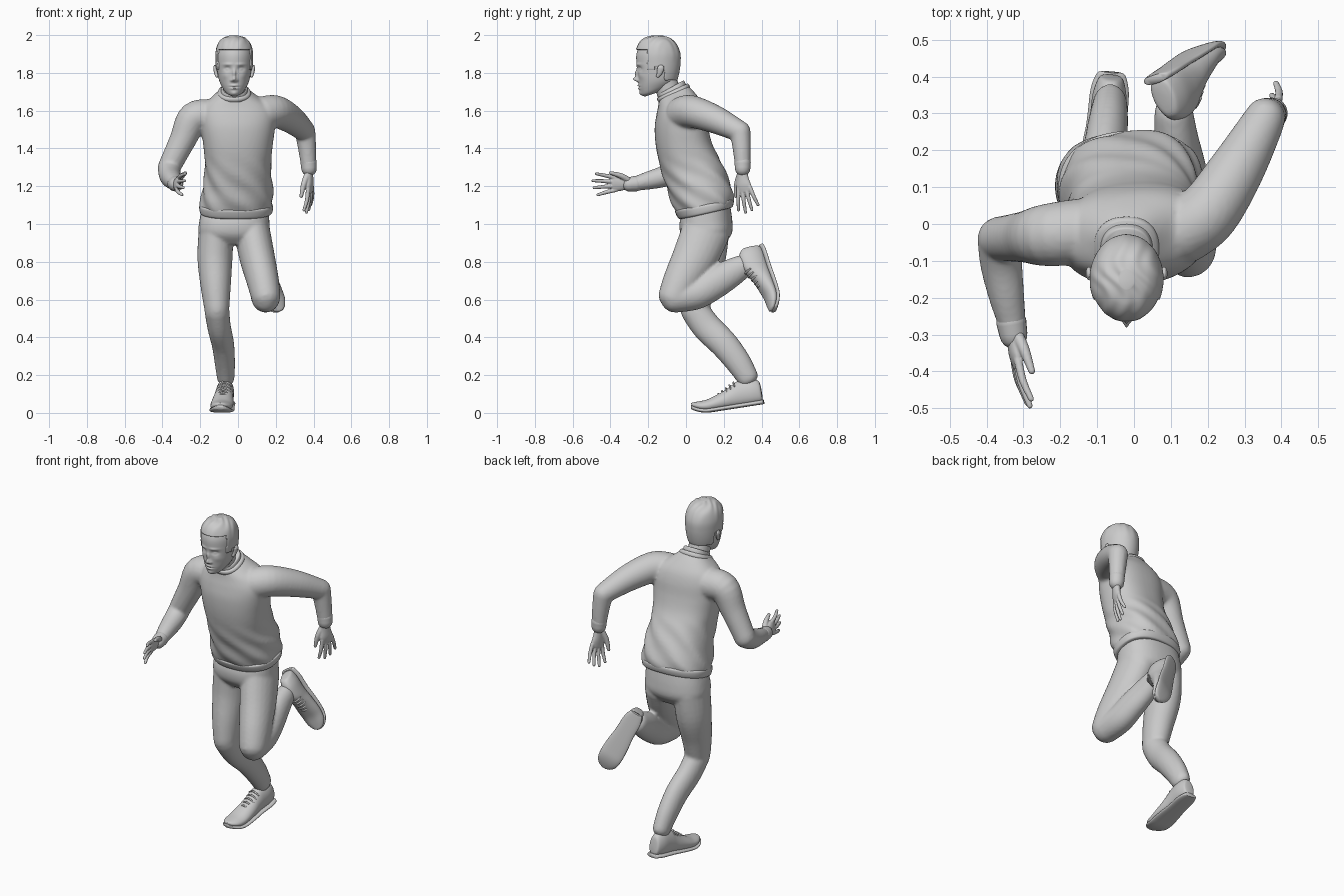
import bpy, bmesh, math
from mathutils import Vector

TAU = 2 * math.pi


def spline(rows, n=6):
    """Catmull-Rom interpolation through rows of numbers."""
    out, last = [], len(rows) - 1
    for i in range(last):
        p = [rows[max(i - 1, 0)], rows[i], rows[i + 1], rows[min(i + 2, last)]]
        for k in range(n):
            t = k / n
            out.append([0.5 * (2*b + (c - a)*t + (2*a - 5*b + 4*c - d)*t*t + (3*b - a - 3*c + d)*t**3)
                        for a, b, c, d in zip(*p)])
    return out + [list(rows[-1])]


def power(v, e):
    return math.copysign(abs(v) ** e, v)


def tube(rows, hint=(1, 0, 0), n=5, seg=24):
    """Limb through rows (x, y, z, radius along hint, other radius), domed ends."""
    rows = spline([r if len(r) == 5 else (*r, r[3]) for r in rows], n)
    pts = [Vector(r[:3]) for r in rows]
    rings = []

    def ring(c, t, a, b):
        u = (Vector(hint) - t * t.dot(Vector(hint))).normalized()
        v = t.cross(u)
        rings.append([c + u*a*math.cos(TAU*k/seg) + v*b*math.sin(TAU*k/seg) for k in range(seg)])

    for i, (c, r) in enumerate(zip(pts, rows)):
        t = (pts[min(i + 1, len(pts) - 1)] - pts[max(i - 1, 0)]).normalized()
        a, b = r[3:]
        if i == 0:
            for w in (1.45, 1.1, 0.75, 0.4):
                ring(c - t*min(a, b)*math.sin(w), t, a*math.cos(w), b*math.cos(w))
        ring(c, t, a, b)
        if i == len(pts) - 1:
            for w in (0.4, 0.75, 1.1, 1.45):
                ring(c + t*min(a, b)*math.sin(w), t, a*math.cos(w), b*math.cos(w))
    return rings


def slab(rows, n=5, seg=48, e=0.85, yaw=0.0, fold=0.0):
    """Body rings from rows (z front, z back, y front, y back, x centre, half width)."""
    rings = []
    for zf, zb, yf, yb, xc, hw in spline(rows, n):
        ring = []
        for k in range(seg):
            a = TAU * k / seg
            f = 1 + fold * max(0, min(1, (1.36 - zf) / 0.15)) * math.sin(7*a + 45*zf)
            x, s = hw * f * power(math.cos(a), e), power(math.sin(a), e) * f
            ring.append(Vector((xc + x, (yf + yb)/2 + (yb - yf)/2*s + yaw*x, zf + (zb - zf)*(s + 1)/2)))
        rings.append(ring)
    return rings


def build(name, lofts, voxel=0, smooth=4):
    """Skin every list of rings; optionally fuse them into one surface."""
    bm = bmesh.new()
    for rings in lofts:
        vs = [[bm.verts.new(p) for p in r] for r in rings]
        m = len(vs[0])
        for a, b in zip(vs, vs[1:]):
            for k in range(m):
                bm.faces.new((a[k], a[(k + 1) % m], b[(k + 1) % m], b[k]))
        bm.faces.new(vs[0][::-1])
        bm.faces.new(vs[-1])
    bmesh.ops.recalc_face_normals(bm, faces=bm.faces[:])
    for f in bm.faces:
        f.smooth = True
    me = bpy.data.meshes.new(name)
    bm.to_mesh(me)
    bm.free()
    ob = bpy.data.objects.new(name, me)
    bpy.context.collection.objects.link(ob)
    if voxel:
        r = ob.modifiers.new("fuse", 'REMESH')
        r.mode, r.voxel_size, r.use_smooth_shade = 'VOXEL', voxel, True
        s = ob.modifiers.new("soften", 'SMOOTH')
        s.factor, s.iterations = 0.5, smooth
    return ob


# sweater: torso and bent sleeves fused
torso = [(1.03, 1.09, -.03, .235, -.01, .178), (1.06, 1.12, -.05, .25, -.01, .19),
         (1.11, 1.17, -.075, .248, -.005, .19), (1.18, 1.25, -.097, .22, 0, .182),
         (1.28, 1.34, -.13, .18, 0, .175), (1.40, 1.42, -.157, .14, 0, .183),
         (1.50, 1.50, -.165, .118, 0, .195), (1.57, 1.58, -.157, .105, 0, .2),
         (1.62, 1.64, -.147, .085, -.005, .175), (1.655, 1.69, -.143, .05, -.015, .122),
         (1.67, 1.735, -.142, .01, -.02, .078)]
build("sweater", [
    slab(torso, yaw=0.06, fold=0.03),
    tube([(-.14, -.02, 1.57, .09), (-.235, -.03, 1.56, .085), (-.295, -.035, 1.44, .07),
          (-.365, -.04, 1.30, .06)], (0, 1, 0)),
    tube([(-.365, -.04, 1.295, .06), (-.36, -.11, 1.255, .057), (-.345, -.2, 1.23, .048),
          (-.33, -.275, 1.212, .037)]),
    tube([(.13, -.02, 1.585, .09), (.2, .03, 1.595, .086), (.28, .15, 1.555, .075),
          (.35, .275, 1.495, .058)], (0, 0, 1)),
    tube([(.355, .287, 1.49, .055), (.366, .295, 1.40, .048), (.374, .3, 1.31, .041)])], 0.009)

# ribbed edges: hem, cuffs, neckline, shirt collar
build("sweater_hem", [slab([(1.025, 1.085, -.027, .233, -.01, .178), (1.03, 1.09, -.04, .245, -.01, .19),
                            (1.05, 1.11, -.052, .252, -.01, .195), (1.068, 1.128, -.058, .252, -.01, .194),
                            (1.075, 1.135, -.05, .242, -.01, .183)], yaw=0.04)])
build("right_cuff", [tube([(-.333, -.265, 1.214, .041), (-.327, -.30, 1.21, .038)])])
build("left_cuff", [tube([(.374, .3, 1.325, .043), (.376, .3, 1.295, .041)])])
build("neckline", [slab([(1.645, 1.715, -.145, .015, -.02, .08), (1.655, 1.725, -.152, .02, -.02, .088),
                         (1.667, 1.737, -.152, .016, -.02, .084), (1.674, 1.744, -.142, .008, -.02, .074)])])
build("shirt_collar", [slab([(1.66, 1.73, -.143, .004, -.02, .073), (1.685, 1.755, -.146, -.008, -.02, .068),
                             (1.69, 1.76, -.14, -.014, -.02, .06)])])
build("neck", [tube([(-.02, -.065, 1.64, .062, .068), (-.02, -.095, 1.71, .06, .064),
                     (-.02, -.125, 1.79, .062, .066)])])

# trousers: pelvis, planted right leg, lifted left leg fused
pelvis = [(1.06, 1.11, -.02, .232, -.012, .176), (1.0, 1.02, -.035, .245, -.02, .186),
          (.94, .95, -.025, .243, -.02, .185), (.89, .89, .02, .2, -.02, .13)]
build("trousers", [
    slab(pelvis),
    tube([(-.115, .11, .97, .093, .12), (-.122, .1, .82, .093, .11), (-.118, .065, .67, .08, .092),
          (-.112, .045, .55, .066, .078)]),
    tube([(-.112, .045, .545, .066, .075), (-.1, .11, .455, .062, .078), (-.08, .2, .365, .059, .075),
          (-.07, .275, .27, .054, .068), (-.065, .325, .19, .047, .058)]),
    tube([(.075, .105, .96, .095, .128), (.1, .05, .83, .094, .12), (.13, -.02, .705, .086, .1),
          (.147, -.062, .62, .078, .085)]),
    tube([(.147, -.06, .612, .076, .082), (.14, .05, .63, .074, .083), (.13, .14, .68, .068, .084),
          (.115, .23, .735, .06, .077), (.108, .30, .775, .053, .063)])], 0.009)


# hands: palm, four fingers, thumb
def hand(name, wrist, d, w, side):
    o, d = Vector(wrist), Vector(d).normalized()
    w = (Vector(w) - d * d.dot(Vector(w))).normalized()
    inward = d.cross(w) * side

    def at(s, across, curl, *r):
        return (*(o + d*s + w*across + inward*curl), *r)

    parts = [tube([at(-.03, 0, 0, .027, .022), at(.03, .002, 0, .032, .02), at(.07, .002, 0, .041, .018),
                   at(.1, 0, .002, .04, .013)], w)]
    for i, length in enumerate((.095, .112, .104, .082)):
        b, sp = .032 - .0215*i, .022 - .016*i
        parts.append(tube([at(.085, b, 0, .0115), at(.1 + length*.45, b + sp*.5, .006, .0105),
                           at(.1 + length, b + sp, .022, .008)], w, 4, 12))
    parts.append(tube([at(.015, .018, .006, .017), at(.06, .045, .018, .015),
                       at(.12, .062, .03, .0095)], inward, 4, 12))
    build(name, parts, 0.0035, 2)


hand("right_hand", (-.328, -.285, 1.21), (.1, -.99, .03), (.15, 0, 1), -1)
hand("left_hand", (.376, .298, 1.275), (.06, .12, -1), (-.35, -1, 0), 1)


# shoes: upper, sole and laces; stations are (along, half width, bottom, top)
STATIONS = [(0, .02, .03, .09), (.008, .034, .015, .125), (.05, .046, .01, .145), (.11, .048, .01, .143),
            (.15, .05, .01, .126), (.2, .056, .01, .1), (.27, .06, .01, .076), (.33, .054, .012, .06),
            (.365, .034, .016, .045), (.378, .012, .02, .035)]


def shoe(name, heel, d, up):
    o, d = Vector(heel), Vector(d).normalized()
    up = (Vector(up) - d * d.dot(Vector(up))).normalized()
    out = d.cross(up)

    def at(s, x, z):
        return o + d*s + out*x + up*(z + .03 * max(0, (s - .28) / .1) ** 2)

    def body(rows, taper):
        return [[at(s, hw * power(math.cos(a), .7) * (1 - taper*max(0, math.sin(a))),
                    b + (t - b)*(.5 + .5*power(math.sin(a), .8)))
                 for a in (TAU*k/32 for k in range(32))] for s, hw, b, t in spline(rows, 5)]

    build(name + "_upper", [body(STATIONS, .25)])
    build(name + "_sole", [body([(s*1.02 - .004, hw + .006, 0, .024) for s, hw, b, t in STATIONS], 0)])
    laces = []
    for i in range(5):
        s, z = .135 + .022*i, .134 - .0115*i
        laces.append(tube([(*at(s, -.034, z - .016), .004), (*at(s + .006, 0, z + .004), .005),
                           (*at(s, .034, z - .016), .004)], up, 5, 8))
    build(name + "_laces", laces)


shoe("right_shoe", (-.062, .41, .046), (-.025, -.29, -.045), (0, -.15, 1))
shoe("left_shoe", (.055, .405, .88), (.15, .1, -.33), (.35, -.9, -.1))

# head: skull rings pushed into a face by soft bumps
SKULL = [(1.675, 1.70, -.215, -.14, -.02, .025), (1.685, 1.715, -.235, -.11, -.02, .046),
         (1.715, 1.735, -.247, -.075, -.02, .064), (1.755, 1.76, -.252, -.055, -.02, .079),
         (1.80, 1.80, -.256, -.043, -.02, .088), (1.85, 1.85, -.262, -.036, -.02, .093),
         (1.90, 1.90, -.262, -.037, -.02, .094), (1.945, 1.945, -.245, -.055, -.02, .083),
         (1.975, 1.975, -.215, -.085, -.02, .058), (1.989, 1.989, -.175, -.125, -.02, .02)]
BUMPS = [(0, 1.766, .011, .012, -.026), (0, 1.795, .008, .02, -.015), (.014, 1.76, .007, .007, -.009),
         (.037, 1.822, .017, .011, .012), (.037, 1.82, .01, .006, -.007), (.035, 1.845, .024, .007, -.005),
         (0, 1.733, .02, .005, -.007), (0, 1.717, .017, .005, -.008), (0, 1.726, .022, .003, .004),
         (0, 1.69, .02, .013, -.007), (.05, 1.785, .018, .018, -.004)]
head = build("head", [slab(SKULL, 11, 128, 1)])
for v in head.data.vertices:
    x, z = v.co.x + .02, v.co.z
    if v.co.y < -.16:
        for bx, bz, sx, sz, push in BUMPS:
            v.co.y += push * math.exp(-((abs(x) - bx)/sx)**2 - ((z - bz)/sz)**2)

# hair: enlarged skull cap trimmed at the hairline, combed grooves
hair = build("hair", [slab(SKULL, 10, 128, 1)])


def hairline(y):
    return 1.92 if y < -.2 else 1.82 if y < -.165 else 1.835 if y < -.115 else 1.765


bm = bmesh.new()
bm.from_mesh(hair.data)
bmesh.ops.delete(bm, geom=[f for f in bm.faces if f.calc_center_median().z <
                           hairline(f.calc_center_median().y)], context='FACES')
mid = Vector((-.02, -.152, 1.85))
for v in bm.verts:
    p = v.co - mid
    top = max(0, p.z / .14)
    groove = math.sin(150*(p.x + .3*p.y) + 3*math.sin(40*p.y)) * .012 * top
    quiff = .035 * math.exp(-((p.y + .09)/.035)**2) * top
    v.co = mid + p * (1.06 + groove + quiff)
    v.co.z = min(v.co.z, 2.0)
bm.to_mesh(hair.data)
bm.free()
thick = hair.modifiers.new("thickness", 'SOLIDIFY')
thick.thickness, thick.offset = .012, -1

# ears
for name, s in (("right_ear", -1), ("left_ear", 1)):
    x = -.02 + s * .092
    build(name, [tube([(x, -.15, 1.782, .007, .009), (x + s*.005, -.14, 1.8, .009, .014),
                       (x + s*.01, -.134, 1.825, .009, .018), (x + s*.01, -.134, 1.836, .006, .012)])])
